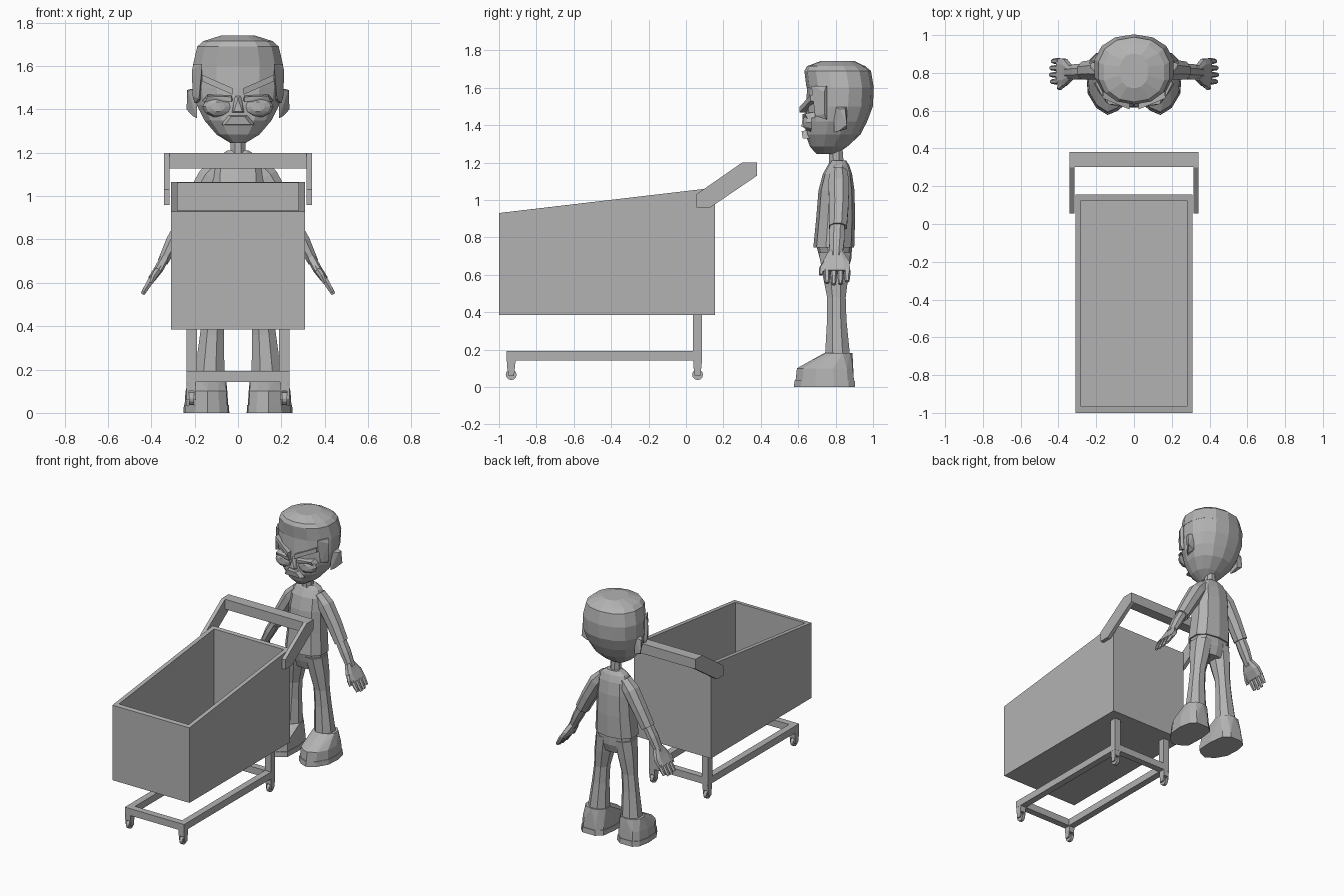
import bpy, bmesh, math
from mathutils import Vector

grey = bpy.data.materials.new("plain_grey")
grey.diffuse_color = (0.45, 0.45, 0.45, 1)


def finish(name, bm):
    bmesh.ops.recalc_face_normals(bm, faces=bm.faces[:])
    me = bpy.data.meshes.new(name)
    bm.to_mesh(me)
    bm.free()
    me.materials.append(grey)
    ob = bpy.data.objects.new(name, me)
    bpy.context.collection.objects.link(ob)
    return ob


def skin(name, rings):
    """Skin a list of equal-length point rings and cap both ends."""
    bm = bmesh.new()
    rows = [[bm.verts.new(p) for p in r] for r in rings]
    n = len(rows[0])
    for a, b in zip(rows, rows[1:]):
        for i in range(n):
            j = (i + 1) % n
            bm.faces.new((a[i], a[j], b[j], b[i]))
    bm.faces.new(rows[0])
    bm.faces.new(rows[-1])
    return finish(name, bm)


def oval(cx, cy, cz, rx, ry, n=8, tilt=0.0, power=1.0, side=1):
    """Oval ring; tilt leans it about the y axis, power < 1 squares it off."""
    pts = []
    for i in range(n):
        a = math.tau * (i + 0.5) / n
        c, s = math.cos(a), math.sin(a)
        u = math.copysign(abs(c) ** power, c) * rx
        v = math.copysign(abs(s) ** power, s) * ry
        pts.append((side * (cx + u * math.cos(tilt)), cy + v, cz + u * math.sin(tilt)))
    return pts


def hull(name, pts):
    bm = bmesh.new()
    for p in pts:
        bm.verts.new(p)
    res = bmesh.ops.convex_hull(bm, input=bm.verts[:])
    junk = {g for g in res["geom_interior"] + res["geom_unused"] if isinstance(g, bmesh.types.BMVert)}
    bmesh.ops.delete(bm, geom=list(junk), context='VERTS')
    bmesh.ops.dissolve_limit(bm, angle_limit=0.02, verts=bm.verts[:], edges=bm.edges[:])
    return finish(name, bm)


def box(name, x, y, z):
    return hull(name, [(a, b, c) for a in x for b in y for c in z])


def slab(name, yz, x0, x1):
    return skin(name, [[(x, y, z) for y, z in yz] for x in (x0, x1)])


# ---- Cart basket: open box with a sloping rim
def rect(hx, y0, y1, z0, z1):
    return [(-hx, y0, z0), (hx, y0, z0), (hx, y1, z1), (-hx, y1, z1)]


skin("basket", [rect(0.31, -1, 0.155, 0.385, 0.385), rect(0.31, -1, 0.155, 0.93, 1.066),
                rect(0.28, -0.967, 0.125, 0.934, 1.062), rect(0.28, -0.967, 0.125, 0.415, 0.415)])

# ---- Push handle
box("handle_bar", (-0.32, 0.32), (0.303, 0.38), (1.128, 1.2))
arm_profile = [(0.055, 0.96), (0.055, 1.03), (0.3, 1.2), (0.38, 1.2), (0.38, 1.13), (0.13, 0.96)]
for s in (-1, 1):
    slab("handle_arm", arm_profile, s * 0.315, s * 0.342)

# ---- Undercarriage and casters
for y in (-0.96, 0.037):
    box("cross_bar", (-0.19, 0.19), (y, y + 0.048), (0.143, 0.193))
for s in (-1, 1):
    box("side_rail", (s * 0.19, s * 0.238), (-0.96, 0.085), (0.143, 0.193))
    box("rear_post", (s * 0.19, s * 0.238), (0.038, 0.085), (0.193, 0.39))
    for y in (-0.935, 0.062):
        for x in (0.193, 0.227):
            slab("caster_fork", [(y - 0.024, 0.143), (y + 0.024, 0.143), (y + 0.015, 0.06), (y - 0.015, 0.06)],
                 s * x, s * (x + 0.01))
        box("caster_block", (s * 0.193, s * 0.237), (y - 0.022, y + 0.022), (0.1, 0.143))
        wheel = [(y + 0.029 * math.cos(k * math.tau / 12), 0.066 + 0.029 * math.sin(k * math.tau / 12))
                 for k in range(12)]
        slab("caster_wheel", wheel, s * 0.204, s * 0.226)

# ---- Head: stacked ovals given as z, front y, back y, half width
head = [(1.245, 0.70, 0.80, 0.035), (1.285, 0.665, 0.86, 0.10), (1.35, 0.642, 0.93, 0.155),
        (1.42, 0.642, 0.965, 0.19), (1.5, 0.645, 0.995, 0.205), (1.6, 0.652, 1.0, 0.207)]
hair = [(1.6, 0.648, 1.0, 0.209), (1.69, 0.637, 0.985, 0.188), (1.715, 0.65, 0.955, 0.16),
        (1.742, 0.72, 0.90, 0.075)]


def stack(name, rows, n, power):
    return skin(name, [oval(0, (f + b) / 2, z, w / math.cos(math.pi / n) ** power,
                            (b - f) / 2 / math.cos(math.pi / n) ** power, n, power=power)
                       for z, f, b, w in rows])


stack("head", head, 14, 0.9)
stack("hair", hair, 14, 0.9)
stack("neck", [(1.17, 0.765, 0.845, 0.035), (1.3, 0.765, 0.835, 0.033)], 8, 1)

# ---- Shirt body and hips
stack("shirt", [(0.745, 0.685, 0.895, 0.145), (0.9, 0.70, 0.9, 0.132), (1.05, 0.712, 0.897, 0.125),
                (1.14, 0.735, 0.885, 0.118), (1.185, 0.76, 0.87, 0.09), (1.21, 0.775, 0.855, 0.05)], 10, 0.8)
stack("hips", [(0.62, 0.74, 0.86, 0.09), (0.68, 0.72, 0.88, 0.13), (0.76, 0.70, 0.885, 0.135)], 10, 0.8)

sole = [(0.045, 0.635), (0.085, 0.6), (0.14, 0.577), (0.2, 0.615), (0.245, 0.69), (0.252, 0.79),
        (0.235, 0.87), (0.2, 0.905), (0.1, 0.905), (0.055, 0.87), (0.04, 0.76)]


def shoe_ring(k, z, s):
    return [(s * (0.143 + (x - 0.143) * k), 0.755 + (y - 0.755) * k, z) for x, y in sole]


for s in (-1, 1):
    # ---- Face details
    bulge = [(s * (0.092 + dx * k), 0.665 - d + abs(dx) * 0.1, 1.413 + dz * k)
             for k, d in ((1, 0), (0.8, 0.027), (0.45, 0.04))
             for dx, dz in [(0.072 * math.cos(i * math.tau / 10), 0.05 * math.sin(i * math.tau / 10))
                            for i in range(10)]]
    hull("eye", bulge)
    hull("eyelid", [(s * x, y, z) for x, y, z in
                    [(0.03, 0.622, 1.458), (0.14, 0.635, 1.462), (0.165, 0.69, 1.44), (0.02, 0.68, 1.44),
                     (0.03, 0.67, 1.47), (0.14, 0.69, 1.47), (0.03, 0.624, 1.435), (0.15, 0.65, 1.435)]])
    hull("brow", [(s * x, y + d, z + h) for x, y, z in ((0.025, 0.607, 1.468), (0.165, 0.665, 1.53))
                  for d in (0, 0.05) for h in (0, 0.03)])
    hull("ear", [(s * x, y, z) for x, y, z in
                 [(0.19, 0.79, 1.36), (0.19, 0.79, 1.5), (0.235, 0.85, 1.49), (0.237, 0.86, 1.40),
                  (0.21, 0.82, 1.37), (0.23, 0.825, 1.485), (0.19, 0.86, 1.5), (0.19, 0.86, 1.38)]])
    hull("sideburn", [(s * x, y, z) for x, y, z in
                      [(0.165, 0.67, 1.61), (0.205, 0.75, 1.61), (0.2, 0.75, 1.43), (0.18, 0.69, 1.45),
                       (0.17, 0.76, 1.61), (0.17, 0.76, 1.43), (0.213, 0.74, 1.58), (0.209, 0.74, 1.46)]])
    # ---- Legs
    skin("leg", [oval(x, y, z, rx, ry, 8, side=s) for x, y, z, rx, ry in
                 [(0.132, 0.81, 0.17, 0.075, 0.072), (0.12, 0.806, 0.36, 0.06, 0.056),
                  (0.11, 0.804, 0.48, 0.055, 0.054), (0.092, 0.8, 0.6, 0.068, 0.075),
                  (0.075, 0.795, 0.72, 0.072, 0.092)]])
    # ---- Shoes
    hull("shoe_sole", shoe_ring(1, 0, s) + shoe_ring(0.98, 0.036, s))
    ankle = oval(0.138, 0.815, 0.182, 0.085, 0.075, 10, side=s)
    toe = [(x, y, 0.1) for x, y, z in shoe_ring(0.91, 0, s)]
    hull("shoe_upper", shoe_ring(0.95, 0.036, s) + toe + ankle)
    # ---- Arms
    t = math.radians(29)
    skin("sleeve", [oval(x, y, z, rx, ry, 8, t, side=s) for x, y, z, rx, ry in
                    [(0.075, 0.815, 1.155, 0.045, 0.05), (0.13, 0.817, 1.09, 0.058, 0.06),
                     (0.2, 0.817, 0.97, 0.054, 0.056), (0.262, 0.812, 0.855, 0.048, 0.052)]])
    skin("forearm", [oval(x, y, z, rx, ry, 8, t, side=s) for x, y, z, rx, ry in
                     [(0.25, 0.81, 0.88, 0.036, 0.042), (0.3, 0.806, 0.79, 0.036, 0.045),
                      (0.348, 0.802, 0.695, 0.026, 0.036)]])
    # ---- Hands: palm, four fingers and a thumb
    t = math.radians(34)
    skin("palm", [oval(x, y, z, rx, ry, 8, t, 0.6, s) for x, y, z, rx, ry in
                  [(0.335, 0.8, 0.72, 0.022, 0.04), (0.365, 0.803, 0.665, 0.022, 0.075),
                   (0.4, 0.805, 0.615, 0.018, 0.075)]])
    for i in range(4):
        y, tip = 0.754 + i * 0.036, (0.0, 0.008, 0.005, -0.008)[i]
        skin("finger", [oval(0.395, y, 0.625, 0.016, 0.017, 6, t, side=s),
                        oval(0.415, y, 0.59, 0.015, 0.016, 6, t, side=s),
                        oval(0.436 + tip * 0.6, y, 0.556 - tip, 0.011, 0.012, 6, t, side=s)])
    skin("thumb", [oval(0.355, 0.76, 0.68, 0.018, 0.022, 6, t, side=s),
                   oval(0.385, 0.728, 0.635, 0.015, 0.018, 6, t, side=s),
                   oval(0.4, 0.722, 0.6, 0.01, 0.012, 6, t, side=s)])

# ---- Nose and moustache
hull("nose", [(-0.015, 0.65, 1.47), (0.015, 0.65, 1.47), (-0.03, 0.65, 1.385), (0.03, 0.65, 1.385),
              (-0.02, 0.617, 1.39), (0.02, 0.617, 1.39), (0, 0.625, 1.45)])
hull("moustache", [(x * k, y, z) for k in (-1, 1) for x, y, z in
                   [(0.075, 0.645, 1.328), (0.03, 0.618, 1.368), (0.06, 0.624, 1.33),
                    (0.05, 0.66, 1.375), (0.075, 0.67, 1.328)]])
